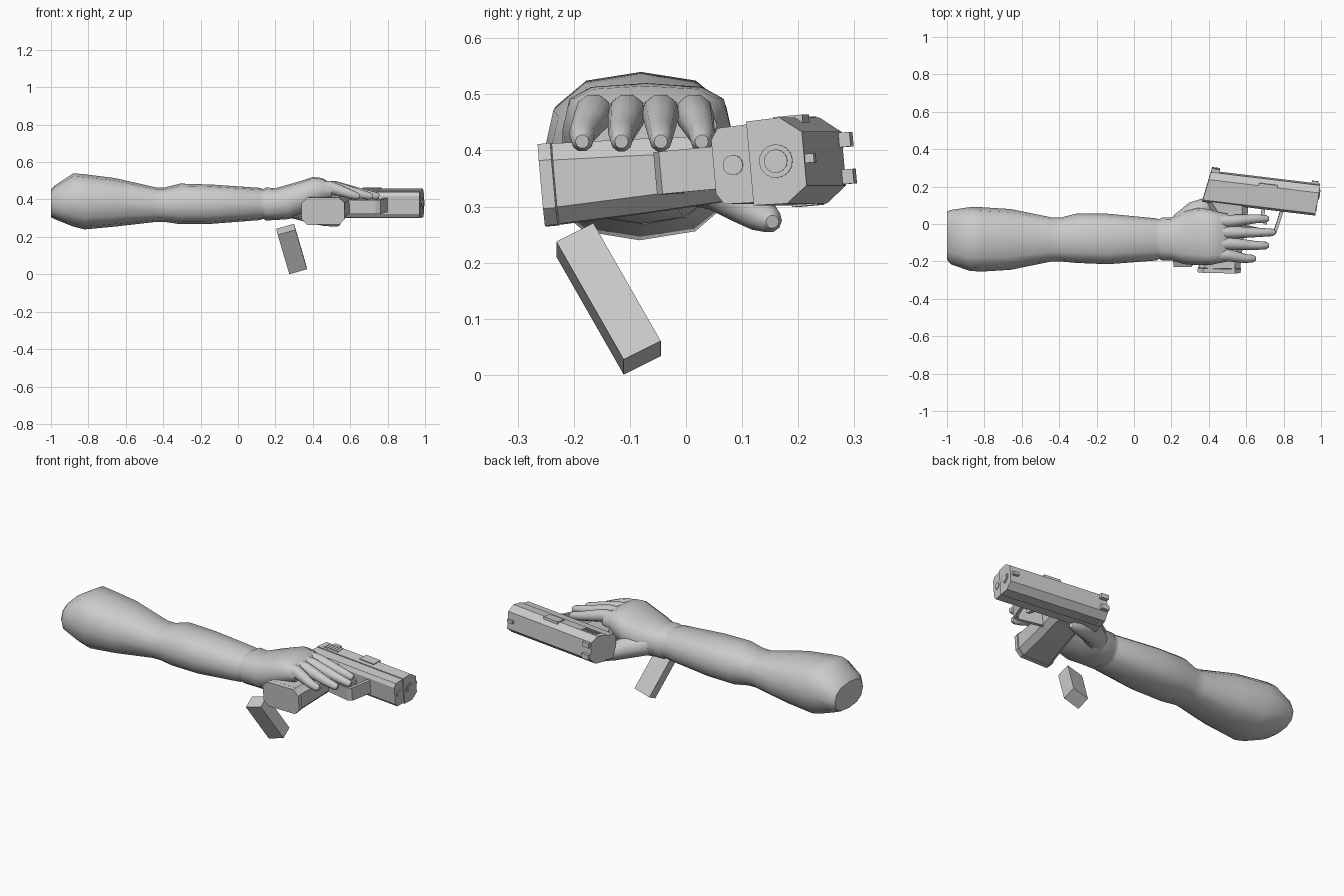
import bpy, bmesh, math
from mathutils import Vector, Matrix

if "Cube" in bpy.data.objects:
    bpy.data.objects.remove(bpy.data.objects["Cube"])

grey = bpy.data.materials.new("plain grey")
grey.diffuse_color = (0.6, 0.6, 0.6, 1)
grey.use_nodes = True
grey.node_tree.nodes["Principled BSDF"].inputs["Base Color"].default_value = grey.diffuse_color


def finish(name, bm, smooth=False):
    bmesh.ops.recalc_face_normals(bm, faces=bm.faces)
    me = bpy.data.meshes.new(name)
    bm.to_mesh(me)
    bm.free()
    me.materials.append(grey)
    ob = bpy.data.objects.new(name, me)
    bpy.context.collection.objects.link(ob)
    if smooth:
        for p in me.polygons:
            p.use_smooth = len(p.vertices) == 4
    return ob


def loft(name, rings, smooth=False):
    """Skin a list of equal-length point rings, capped at both ends."""
    bm = bmesh.new()
    vs = [[bm.verts.new(p) for p in r] for r in rings]
    n = len(vs[0])
    for a, b in zip(vs, vs[1:]):
        for i in range(n):
            j = (i + 1) % n
            bm.faces.new((a[i], a[j], b[j], b[i]))
    bm.faces.new(vs[0][::-1])
    bm.faces.new(vs[-1])
    return finish(name, bm, smooth)


def tube(name, path, n=10, flat=1.0):
    """Tapered finger: path of (x, y, z, radius)."""
    pts = [Vector(p[:3]) for p in path]
    rings = []
    for k, p in enumerate(pts):
        t = (pts[min(k + 1, len(pts) - 1)] - pts[max(k - 1, 0)]).normalized()
        side = t.cross(Vector((0, 0, 1))).normalized()
        up = side.cross(t)
        r = path[k][3]
        rings.append([p + side * r * math.cos(i * math.tau / n)
                      + up * r * flat * math.sin(i * math.tau / n) for i in range(n)])
    return loft(name, rings, True)


# Arm and back of the hand: x, y min, y max, z min, z max
sections = [(-1, -.19, .065, .305, .455), (-.98, -.215, .075, .295, .475),
            (-.88, -.25, .09, .255, .54), (-.82, -.255, .09, .24, .535),
            (-.66, -.245, .08, .255, .515), (-.44, -.2, .035, .28, .465),
            (-.39, -.2, .035, .28, .465), (-.31, -.208, .055, .268, .485),
            (-.14, -.215, .055, .27, .48), (.12, -.195, .03, .29, .462),
            (.135, -.187, .025, .297, .455), (.15, -.195, .035, .288, .465),
            (.2, -.195, .035, .29, .46), (.27, -.215, .07, .295, .48),
            (.34, -.22, .085, .325, .50), (.40, -.22, .08, .355, .52),
            (.45, -.21, .065, .385, .515), (.50, -.2, .055, .405, .485)]


def arm_ring(x, y0, y1, z0, z1, n=12):
    k = max(0, min(1, (x - .15) / .25))
    e = .8 - .2 * k                      # hand is boxier than the arm
    sgn = lambda v: math.copysign(abs(v) ** e, v)
    return [((x, (y0 + y1) / 2 + (y1 - y0) / 2 * sgn(math.cos(i * math.tau / n)),
              (z0 + z1) / 2 + (z1 - z0) / 2 * sgn(math.sin(i * math.tau / n))))
            for i in range(n)]


loft("arm_and_hand", [arm_ring(*s) for s in sections], True)

# Four fingers lying over the grip, and the thumb under the slide
for name, y0, y1, tip in (("index_finger", .015, .028, .72), ("middle_finger", -.045, -.045, .755),
                          ("ring_finger", -.105, -.115, .72), ("little_finger", -.165, -.185, .65)):
    d = tip - .44
    tube(name, [(.42, y0, .465, .036), (.44 + d * .25, y0, .465, .034),
                (.44 + d * .5, (y0 + y1) / 2, .448, .029), (.44 + d * .75, y1, .43, .024),
                (tip - .015, y1, .418, .02), (tip, y1, .416, .012)], flat=1.05)
tube("thumb", [(.25, .0, .365, .06), (.33, .065, .35, .06), (.40, .1, .315, .045),
               (.47, .13, .288, .032), (.53, .15, .275, .022), (.545, .154, .273, .012)])

# Pistol frame of reference: a = forward, b = pistol's up, s = sideways
F = Vector((.993, -.12, 0)).normalized()
U = Vector((.12, .99, .09)).normalized()
S = F.cross(U).normalized()
O = Vector((.70, .15, .377))


def G(a, b, s):
    return O + F * a + U * b + S * s


def bar(name, section, a0, a1, slant=.17):
    """Section of (s, b) run along the barrel; the rear end is slanted."""
    return loft(name, [[G(a0 + slant * b, b, s) for s, b in section],
                       [G(a1, b, s) for s, b in section]])


def block(name, a0, a1, b0, b1, s0, s1):
    return bar(name, [(s0, b0), (s1, b0), (s1, b1), (s0, b1)], a0, a1, 0)


def disc(name, a, b, r, depth, n=16):
    return loft(name, [[G(a + d, b + r * math.sin(i * math.tau / n), r * math.cos(i * math.tau / n))
                        for i in range(n)] for d in (0, depth)])


# Slide and frame
bar("slide", [(-.075, -.002), (.075, -.002), (.077, .058), (.048, .096), (-.048, .096), (-.077, .058)],
    -.318, .285)
bar("frame", [(-.048, -.068), (.048, -.068), (.068, -.055), (.07, 0), (-.07, 0), (-.068, -.055)],
    -.318, .28)
disc("muzzle_ring", .28, .045, .03, .008)
disc("barrel", .28, .045, .021, .011)
disc("guide_rod", .275, -.033, .018, .009)
block("ejection_port", -.04, .06, .02, .072, .06, .081)
for i in range(6):
    block("slide_serration", -.285 + i * .018, -.277 + i * .018, .01, .056, -.079, .079)
for s in (-.033, .033):
    block("rear_sight", -.30, -.255, .09, .116, s - .013, s + .013)
block("front_sight", .24, .275, .09, .112, -.008, .008)

# Grip: eight-sided, raked back, flared at the butt
def grip_ring(b, a0, a1, w, c=.03):
    sec = [(a0 + c, -w), (a1 - c, -w), (a1, -w + c), (a1, w - c),
           (a1 - c, w), (a0 + c, w), (a0, w - c), (a0, -w + c)]
    return [G(a, b + .1 * (a + .2), s) for a, s in sec]


loft("grip", [grip_ring(-.04, -.318, -.09, .06), grip_ring(-.1, -.275, -.08, .058),
              grip_ring(-.25, -.285, -.085, .066), grip_ring(-.41, -.305, -.085, .072)])
loft("grip_base", [grip_ring(-.412, -.31, -.08, .073), grip_ring(-.435, -.31, -.08, .073)])

# Trigger guard: a flat band bent round the trigger
outer = [(.11, -.06), (.085, -.187), (.06, -.2), (-.1, -.185)]
inner = [(.092, -.06), (.07, -.175), (.055, -.184), (-.1, -.168)]
loft("trigger_guard", [[G(o[0], o[1], -.038), G(o[0], o[1], .038), G(i[0], i[1], .038),
                        G(i[0], i[1], -.038)] for o, i in zip(outer, inner)])
loft("trigger", [[G(a, b, s) for a, s in ((c - .01, -.012), (c + .01, -.012), (c + .01, .012), (c - .01, .012))]
                 for c, b in ((.0, -.06), (.0, -.11), (.02, -.15))])

# Loose magazine falling below the grip
L, A, B = Vector((.062, .12, -.21)), Vector((.095, 0, .027)), Vector((-.008, .066, .033))
C = Vector((.287, -.138, .1355))
loft("magazine", [[C + L * e + A * i + B * j for i, j in ((-.5, -.5), (.5, -.5), (.5, .5), (-.5, .5))]
                  for e in (-.5, .5)])
